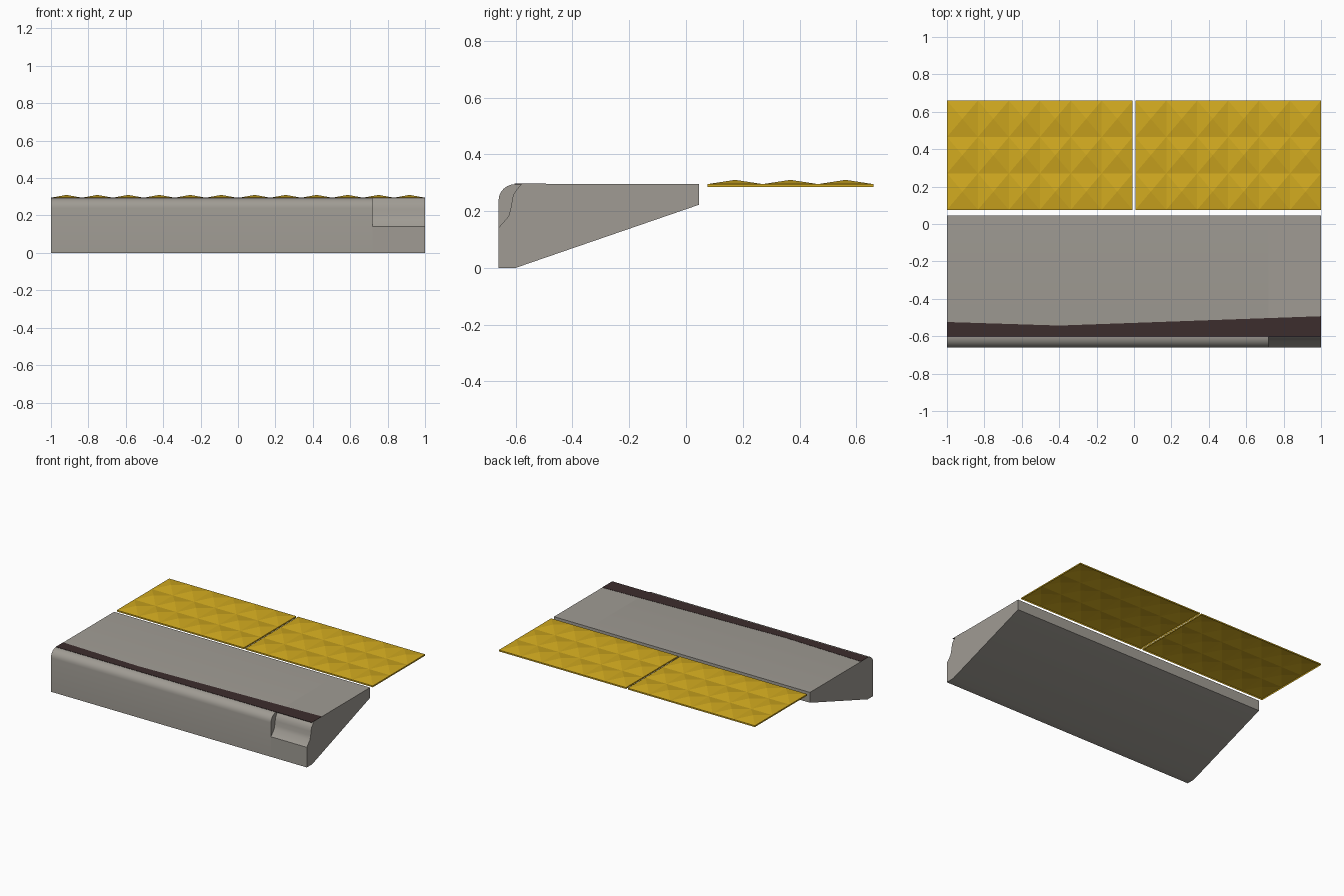
import bpy, bmesh, math

if "Cube" in bpy.data.objects:
    bpy.data.objects.remove(bpy.data.objects["Cube"])


def material(name, rgb):
    m = bpy.data.materials.new(name)
    m.diffuse_color = (*rgb, 1)
    m.use_nodes = True
    m.node_tree.nodes["Principled BSDF"].inputs["Base Color"].default_value = m.diffuse_color
    return m


CONCRETE = material("grey concrete", (0.35, 0.33, 0.295))
DARK = material("dark stripe", (0.045, 0.026, 0.026))
YELLOW = material("yellow tile", (0.64, 0.40, 0.014))


def make_object(name, bm, mat):
    bmesh.ops.remove_doubles(bm, verts=bm.verts, dist=1e-5)
    bmesh.ops.recalc_face_normals(bm, faces=bm.faces)
    mesh = bpy.data.meshes.new(name)
    bm.to_mesh(mesh)
    bm.free()
    mesh.materials.append(mat)
    ob = bpy.data.objects.new(name, mesh)
    bpy.context.collection.objects.link(ob)
    return ob


def loft(sections):
    """Skin matching closed loops of points and cap both ends."""
    bm = bmesh.new()
    rings = [[bm.verts.new(p) for p in s] for s in sections]
    for a, b in zip(rings, rings[1:]):
        for i in range(len(a)):
            j = (i + 1) % len(a)
            quad = (a[i], a[j], b[j], b[i])
            if len({tuple(v.co) for v in quad}) > 2:
                bm.faces.new(quad)
    bm.faces.new(rings[0])
    bm.faces.new(rings[-1])
    return bm


# Platform edge: wedge profile with rounded nose, worn away at the right end
back = [(-0.66, 0), (-0.60, 0), (0.045, 0.222), (0.045, 0.295)]
nose = [(-0.60 - 0.06 * math.sin(t), 0.24 + 0.055 * math.cos(t))
        for t in (math.pi / 2 * i / 6 for i in range(7))]
worn = [(-0.58, 0.295), (-0.597, 0.275), (-0.609, 0.258), (-0.613, 0.235),
        (-0.618, 0.208), (-0.625, 0.182), (-0.66, 0.142)]
sections = [[(x, y, z) for y, z in back + front]
            for x, front in ((-1, nose), (0.72, nose), (0.72, worn), (1, worn))]
curb = make_object("platform_edge", loft(sections), CONCRETE)
bpy.context.view_layer.objects.active = curb
curb.select_set(True)
bpy.ops.object.shade_smooth_by_angle(angle=math.radians(28))
curb.select_set(False)

# Thin dark stripe along the top, with a slightly wavering back edge
outline = [(-1, -0.605), (1, -0.605), (1, -0.493), (-0.4, -0.543), (-1, -0.524)]
make_object("edge_stripe", loft([[(x, y, z) for x, y in outline]
                                 for z in (0.2945, 0.2965)]), DARK)


# Tactile tiles: open-bottomed sheets of shallow pyramids with a thin rim
def tile(name, x0, x1, y0=0.076, y1=0.66, nx=6, ny=3):
    bm = bmesh.new()
    dx, dy = (x1 - x0) / nx, (y1 - y0) / ny
    for i in range(nx):
        for j in range(ny):
            x, y = x0 + i * dx, y0 + j * dy
            base = [bm.verts.new((px, py, 0.295)) for px, py in
                    ((x, y), (x + dx, y), (x + dx, y + dy), (x, y + dy))]
            peak = bm.verts.new((x + dx / 2, y + dy / 2, 0.31))
            for k in range(4):
                bm.faces.new((base[k], base[(k + 1) % 4], peak))
    bmesh.ops.remove_doubles(bm, verts=bm.verts, dist=1e-4)
    rim = [e for e in bm.edges if e.is_boundary]
    new = bmesh.ops.extrude_edge_only(bm, edges=rim)["geom"]
    for v in new:
        if isinstance(v, bmesh.types.BMVert):
            v.co.z = 0.285
    return make_object(name, bm, YELLOW)


tile("tactile_tile_left", -1, -0.007)
tile("tactile_tile_right", 0.007, 1)
